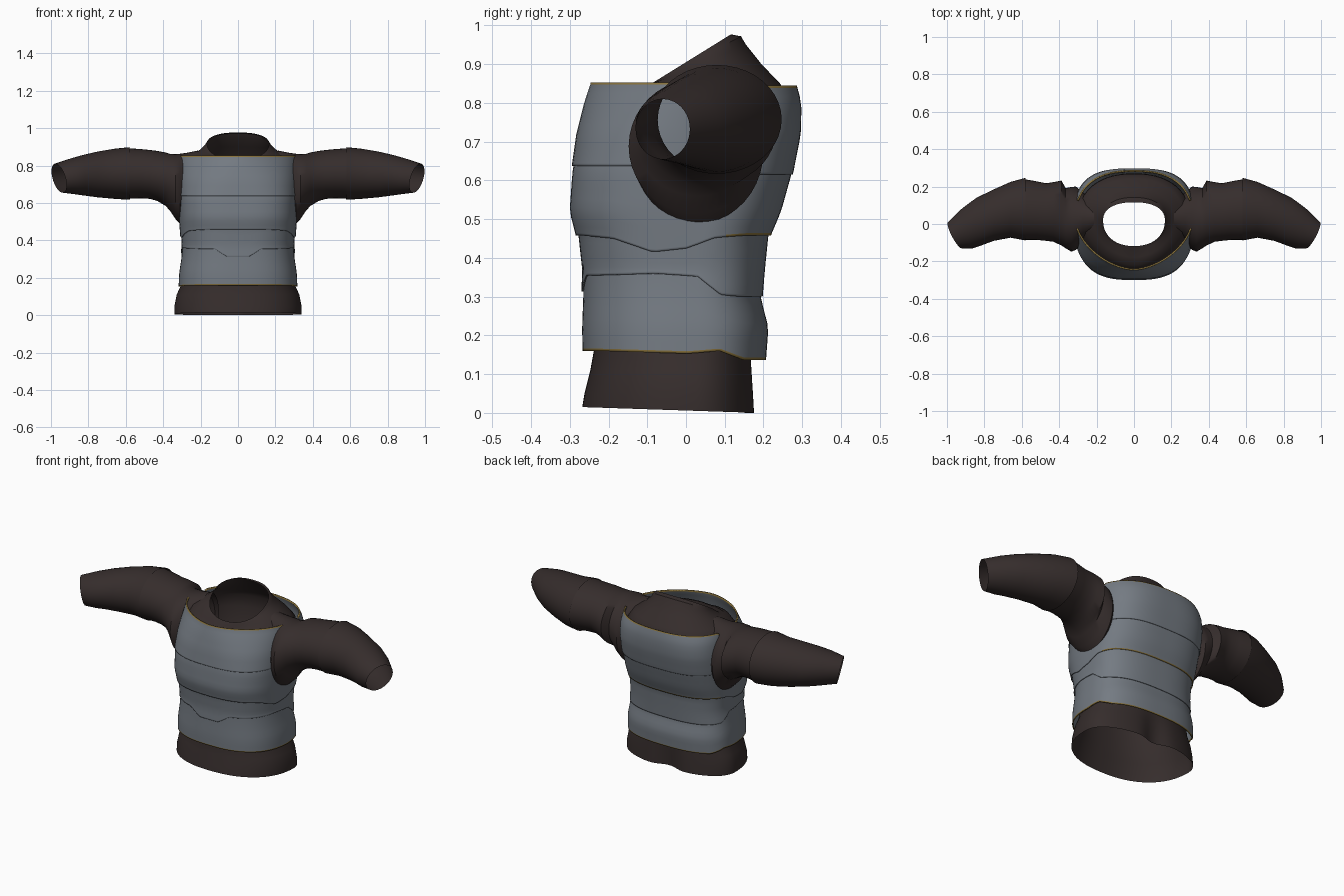
import bpy, bmesh, math

if "Cube" in bpy.data.objects:
    bpy.data.objects.remove(bpy.data.objects["Cube"])

def material(name, rgb):
    m = bpy.data.materials.new(name)
    m.diffuse_color = (*rgb, 1)
    m.use_nodes = True
    m.node_tree.nodes["Principled BSDF"].inputs["Base Color"].default_value = m.diffuse_color
    return m

CLOTH = material("dark brown cloth", (0.036, 0.026, 0.025))
PLATE = material("grey plate", (0.175, 0.197, 0.225))
TRIM = material("dull gold edge", (0.25, 0.17, 0.045))
N = 128      # columns around the body
C = 0.02     # depth of the body axis

def outline(a, hx, yf, yb, nf, nb):
    """Point on a rounded body outline with separate front and back depth."""
    c = math.cos(a)
    xn = math.copysign(abs(c) ** 0.8, c)
    front = math.sin(a) < 0
    n = nf if front else nb
    reach = max(0, 1 - abs(xn) ** n) ** (1 / n)
    return hx * xn, C + ((yf - C) if front else (yb - C)) * reach

def lerp_table(table, z):
    if z <= table[0][0]:
        return table[0][1:]
    for p, q in zip(table, table[1:]):
        if z <= q[0]:
            f = (z - p[0]) / (q[0] - p[0])
            return [u + (v - u) * f for u, v in zip(p[1:], q[1:])]
    return table[-1][1:]

def loft(name, rings, mats, skip=None, solid=0, trim=None):
    """Skin closed rings into an open tube; skip() drops faces, trim() marks edging."""
    bm = bmesh.new()
    vs = [[bm.verts.new(p) for p in r] for r in rings]
    n = len(rings[0])
    for row, (lo, hi) in enumerate(zip(vs, vs[1:])):
        for i in range(n):
            j = (i + 1) % n
            quad = [lo[i], lo[j], hi[j], hi[i]]
            mid = sum((v.co for v in quad), quad[0].co * 0) / 4
            if not (skip and skip(mid, quad)):
                f = bm.faces.new(quad)
                f.material_index = 1 if trim and trim(row, mid) else 0
    bmesh.ops.remove_doubles(bm, verts=bm.verts, dist=0.0002)
    bmesh.ops.delete(bm, geom=[v for v in bm.verts if not v.link_faces], context='VERTS')
    me = bpy.data.meshes.new(name)
    bm.to_mesh(me)
    bm.free()
    ob = bpy.data.objects.new(name, me)
    bpy.context.collection.objects.link(ob)
    for m in mats:
        me.materials.append(m)
    bpy.ops.object.select_all(action='DESELECT')
    ob.select_set(True)
    bpy.context.view_layer.objects.active = ob
    bpy.ops.object.shade_smooth_by_angle(angle=math.radians(40))
    if solid:
        s = ob.modifiers.new("thickness", 'SOLIDIFY')
        s.thickness = solid
        s.offset = -1
    return ob

ANGLES = [2 * math.pi * (i + 0.5) / N for i in range(N)]

# Shirt body: front z, back z, rise, half width, front y, back y, front and back roundness
shirt = [
    (0.015, 0.000, 1.0, 0.340, -0.268, 0.184, 2.3, 2.3),
    (0.050, 0.045, 1.0, 0.340, -0.262, 0.181, 2.3, 2.3),
    (0.110, 0.110, 1.0, 0.328, -0.247, 0.176, 2.3, 2.3),
    (0.160, 0.160, 1.0, 0.305, -0.238, 0.172, 2.3, 2.3),
    (0.300, 0.300, 1.0, 0.283, -0.235, 0.168, 2.3, 2.3),
    (0.450, 0.450, 1.0, 0.283, -0.250, 0.185, 2.3, 2.3),
    (0.540, 0.540, 1.0, 0.293, -0.270, 0.220, 2.4, 2.4),
    (0.640, 0.640, 1.0, 0.298, -0.265, 0.255, 2.4, 2.4),
    (0.720, 0.740, 0.7, 0.302, -0.255, 0.270, 2.1, 2.3),
    (0.765, 0.810, 0.6, 0.300, -0.244, 0.268, 1.8, 2.3),
    (0.795, 0.850, 0.4, 0.275, -0.220, 0.243, 1.7, 2.1),
    (0.812, 0.900, 0.6, 0.215, -0.178, 0.195, 1.9, 2.1),
    (0.825, 0.950, 0.9, 0.180, -0.135, 0.155, 2.1, 2.2),
    (0.830, 0.972, 1.0, 0.172, -0.125, 0.142, 2.2, 2.3),
    (0.832, 0.977, 1.0, 0.165, -0.118, 0.116, 2.2, 2.3),
]
rings = []
for zf, zb, rise, *s in shirt:
    ring = []
    for a in ANGLES:
        x, y = outline(a, *s)
        z = zf + (zb - zf) * max(0, (y - s[1]) / (s[2] - s[1])) ** rise
        if y > C:      # hollow at the small of the back
            y -= 0.035 * math.exp(-(x / 0.07) ** 2) * max(0, 1 - z / 0.25)
        ring.append((x, y, z))
    rings.append(ring)

def arm_opening(mid, quad):
    return abs(mid.x) > 0.2 and ((mid.y - 0.03) / 0.10) ** 2 + ((mid.z - 0.67) / 0.115) ** 2 < 1

loft("shirt_body", rings, [CLOTH], arm_opening)

# Sleeves: x, low y, high y, low z, high z, slant with y, slant with z
upper_sleeve = [
    (0.215, -0.06, 0.130, 0.580, 0.880, 0, 0), (0.275, -0.10, 0.170, 0.510, 0.868, 0, 0),
    (0.310, -0.138, 0.200, 0.490, 0.863, 0, 0), (0.335, -0.148, 0.198, 0.515, 0.861, 0, 0),
    (0.365, -0.130, 0.192, 0.560, 0.863, 0, 0), (0.388, -0.115, 0.232, 0.585, 0.870, 0, 0),
    (0.430, -0.095, 0.224, 0.610, 0.878, 0, 0), (0.470, -0.09, 0.218, 0.622, 0.883, 0, 0),
    (0.520, -0.085, 0.228, 0.625, 0.888, 0, 0), (0.588, -0.085, 0.240, 0.622, 0.893, 0, 0),
]
lower_sleeve = [
    (0.580, -0.088, 0.247, 0.617, 0.898, 0, 0), (0.660, -0.073, 0.225, 0.622, 0.890, 0, 0),
    (0.750, -0.09, 0.185, 0.630, 0.875, 0, 0), (0.830, -0.115, 0.140, 0.640, 0.855, 0.1, 0.05),
    (0.890, -0.13, 0.085, 0.647, 0.835, 0.25, 0.15), (0.957, -0.13, 0.01, 0.655, 0.810, 0.5, 0.25),
]
for name, table in (("upper_sleeve", upper_sleeve), ("lower_sleeve", lower_sleeve)):
    rings = []
    for x, y0, y1, z0, z1, k, m in table:
        ring = []
        for i in range(40):
            a = 2 * math.pi * i / 40
            dy, dz = (y1 - y0) / 2 * math.cos(a), (z1 - z0) / 2 * math.sin(a)
            ring.append((x + k * dy + m * dz, (y0 + y1) / 2 + dy, (z0 + z1) / 2 + dz))
        rings.append(ring)
    sleeve = loft(name, rings, [CLOTH])
    sleeve.modifiers.new("other_side", 'MIRROR')

# Armour outline by height: z, half width, front y, back y, roundness
armour = [
    (0.13, 0.315, -0.263, 0.203, 2.6, 2.6), (0.22, 0.313, -0.266, 0.211, 2.6, 2.6),
    (0.30, 0.302, -0.264, 0.192, 2.6, 2.6), (0.37, 0.296, -0.264, 0.200, 2.6, 2.6),
    (0.46, 0.305, -0.277, 0.212, 2.7, 2.6), (0.52, 0.310, -0.295, 0.240, 2.8, 2.7),
    (0.62, 0.315, -0.292, 0.272, 2.8, 2.9), (0.72, 0.318, -0.280, 0.294, 2.4, 3.0),
    (0.80, 0.318, -0.262, 0.297, 1.95, 2.8), (0.85, 0.316, -0.247, 0.285, 1.7, 2.4),
]

def band(name, bottom, top, flare, rows, trim=None, solid=0.004):
    """Plate wrapped round the body between two edge height functions."""
    rings = [[] for _ in range(rows + 3)]
    for a in ANGLES:
        x, y = outline(a, *lerp_table(armour, 0.6))
        z0 = bottom(x, y)
        h = max(top(x, y) - z0, 0)
        edge = min(0.006, h / 8)      # narrow edging rows
        heights = [0, edge] + [h * r / rows for r in range(1, rows)] + [h - edge, h]
        for ring, dz in zip(rings, heights):
            hx, yf, yb, nf, nb = lerp_table(armour, z0 + dz)
            d = flare * (1 - dz / h) if h else 0
            ring.append((*outline(a, hx + d, yf - d, yb + d, nf, nb), z0 + dz))
    flat = lambda mid, quad: max(v.co.z for v in quad) - min(v.co.z for v in quad) < 0.0005
    return loft(name, rings, [PLATE, TRIM], flat, solid, trim)

def curve(points):
    return lambda y: lerp_table(points, y)[0]

def dip(x, y):
    """1 in the middle of the front, fading to 0 at each side."""
    return max(0, min(1, (0.13 - abs(x)) / 0.07)) if y < 0 else 0

arm_edge = curve([(-0.075, 0.853), (-0.01, 0.83), (0.01, 0.70), (0.02, 0.56),
                  (0.04, 0.56), (0.08, 0.60), (0.115, 0.70), (0.135, 0.845)])
chest_low = curve([(-0.28, 0.458), (-0.2, 0.45), (-0.1, 0.415), (0.0, 0.425), (0.1, 0.452), (0.2, 0.458)])
mid_low = curve([(-0.26, 0.355), (-0.1, 0.36), (0.04, 0.352), (0.13, 0.305), (0.2, 0.30)])
hem = curve([(-0.26, 0.16), (0.0, 0.153), (0.12, 0.16), (0.2, 0.137)])

band("waist_plate", lambda x, y: hem(y), lambda x, y: mid_low(y) + 0.025, 0.003, 8,
     lambda row, mid: row == 0, 0.006)
band("belly_plate", lambda x, y: mid_low(y) - 0.042 * dip(x, y),
     lambda x, y: chest_low(y) + 0.025, 0.006, 6)
band("rib_plate", lambda x, y: chest_low(y),
     lambda x, y: min(arm_edge(y), 0.65), 0.008, 8,
     lambda row, mid: row == 0 and mid.y > 0.1)
band("chest_and_back_plate", lambda x, y: 0.638 if y < 0 else 0.615,
     lambda x, y: arm_edge(y), 0.005, 8,
     lambda row, mid: row == 9 and mid.z > 0.8, 0.008)
